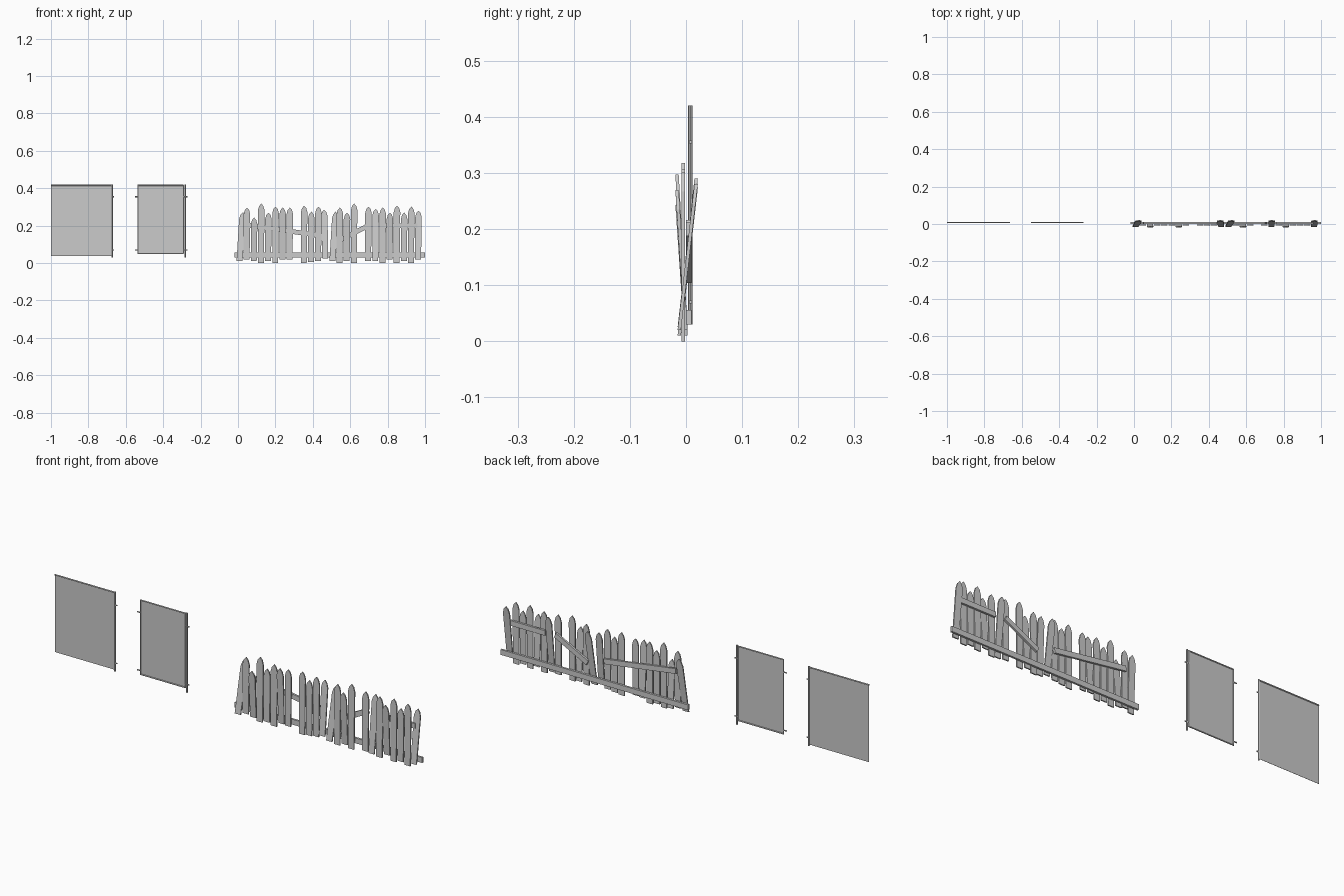
import bpy, bmesh, math
from mathutils import Vector, Matrix

if "Cube" in bpy.data.objects:
    bpy.data.objects.remove(bpy.data.objects["Cube"])

def finish(name, bm):
    bmesh.ops.recalc_face_normals(bm, faces=bm.faces)
    me = bpy.data.meshes.new(name)
    bm.to_mesh(me)
    bm.free()
    ob = bpy.data.objects.new(name, me)
    bpy.context.collection.objects.link(ob)
    return ob

def bar(name, a, b, h, d):
    """Rectangular bar from a to b in the xz plane, height h, depth d."""
    a, b = Vector(a), Vector(b)
    v = b - a
    bm = bmesh.new()
    bmesh.ops.create_cube(bm, size=1)
    m = (Matrix.Translation((a + b) / 2)
         @ Matrix.Rotation(-math.atan2(v.z, v.x), 4, 'Y')
         @ Matrix.Diagonal((v.length, d, h, 1)))
    bm.transform(m)
    return finish(name, bm)

def rod(name, a, b, r):
    """Eight-sided tube from a to b."""
    a, b = Vector(a), Vector(b)
    v = b - a
    bm = bmesh.new()
    bmesh.ops.create_cone(bm, cap_ends=True, segments=8, radius1=r, radius2=r, depth=v.length)
    bm.transform(Matrix.Translation((a + b) / 2) @ v.to_track_quat('Z', 'Y').to_matrix().to_4x4())
    return finish(name, bm)

def picket(x0, z0, x1, z1, y0=-0.005, y1=-0.005):
    """Pointed board from its foot (x0, z0) to its tip (x1, z1)."""
    t, w = 0.006, 0.0175
    h = z1 - z0
    prof = [(-w * .9, 0), (w * .9, 0), (w, h - .035), (w * .65, h - .013), (0, h),
            (-w * .65, h - .013), (-w, h - .035)]
    bm = bmesh.new()
    f = bm.faces.new([bm.verts.new((px + x0 + (x1 - x0) * pz / h,
                                    y0 + (y1 - y0) * pz / h - t / 2, z0 + pz)) for px, pz in prof])
    ext = bmesh.ops.extrude_face_region(bm, geom=[f])
    bmesh.ops.translate(bm, vec=(0, t, 0), verts=[g for g in ext['geom'] if isinstance(g, bmesh.types.BMVert)])
    return finish("picket", bm)

# Pickets: evenly spaced, two slots missing, uneven heights
tops = [.272, .297, .243, .318, .27, .302, .297, .297, 0, .307, .275, .302, .286,
        .275, .297, .27, .318, 0, .302, .29, .297, .27, .307, .27, .302, .28]
feet = [.01, .02, .01, .0, .01, .0, .02, .02, 0, .0, .005, .01, .025,
        .01, .0, .01, .0, 0, .01, .01, .0, .02, .0, .01, .0, .02]
lean_back, lean_front = {0, 12, 13, 19, 25}, {2, 6, 15, 21}
for i, (top, foot) in enumerate(zip(tops, feet)):
    if top == 0:
        continue
    x = 0.008 + i * 0.0382
    y0 = y1 = -0.005
    if i in lean_back:
        y0, y1 = -0.012, 0.018
    if i in lean_front:
        y0, y1 = 0.0, -0.016
    skew = .018 if i in (0, 13) else (-.006 if i in (8, 12) else .002)
    picket(x, foot, x + skew, top, y0, y1)

# Fence rails: one whole at the foot, three broken ones above
bar("bottom_rail", (-.018, .005, .043), (1, .005, .043), .026, .01)
bar("broken_rail_left", (.05, .005, .203), (.44, .005, .147), .025, .01)
bar("broken_rail_middle", (.53, .005, .115), (.705, .005, .205), .025, .01)
bar("broken_rail_right", (.76, .005, .2), (.96, .005, .2), .025, .01)

# Wire mesh panel and gate: sheet, tube frame, post and hinge pins
Y = 0.008
bar("mesh_sheet", (-1, Y, .227), (-.675, Y, .227), .38, .001)
rod("panel_top_tube", (-1, Y, .416), (-.672, Y, .416), .0035)
rod("panel_post", (-.673, Y, .03), (-.673, Y, .42), .004)
bar("gate_sheet", (-.535, Y, .234), (-.292, Y, .234), .364, .001)
for z in (.052, .416):
    rod("gate_tube", (-.536, Y, z), (-.291, Y, z), .0033)
for x in (-.535, -.292):
    rod("gate_side_tube", (x, Y, .05), (x, Y, .418), .0033)
rod("gate_post", (-.283, Y, .03), (-.283, Y, .42), .004)
for z in (.07, .355):
    rod("panel_hinge", (-.676, Y, z), (-.662, Y, z), .003)
    rod("gate_latch_pin", (-.552, Y, z), (-.535, Y, z), .003)
    rod("gate_hinge", (-.292, Y, z), (-.271, Y, z), .003)
